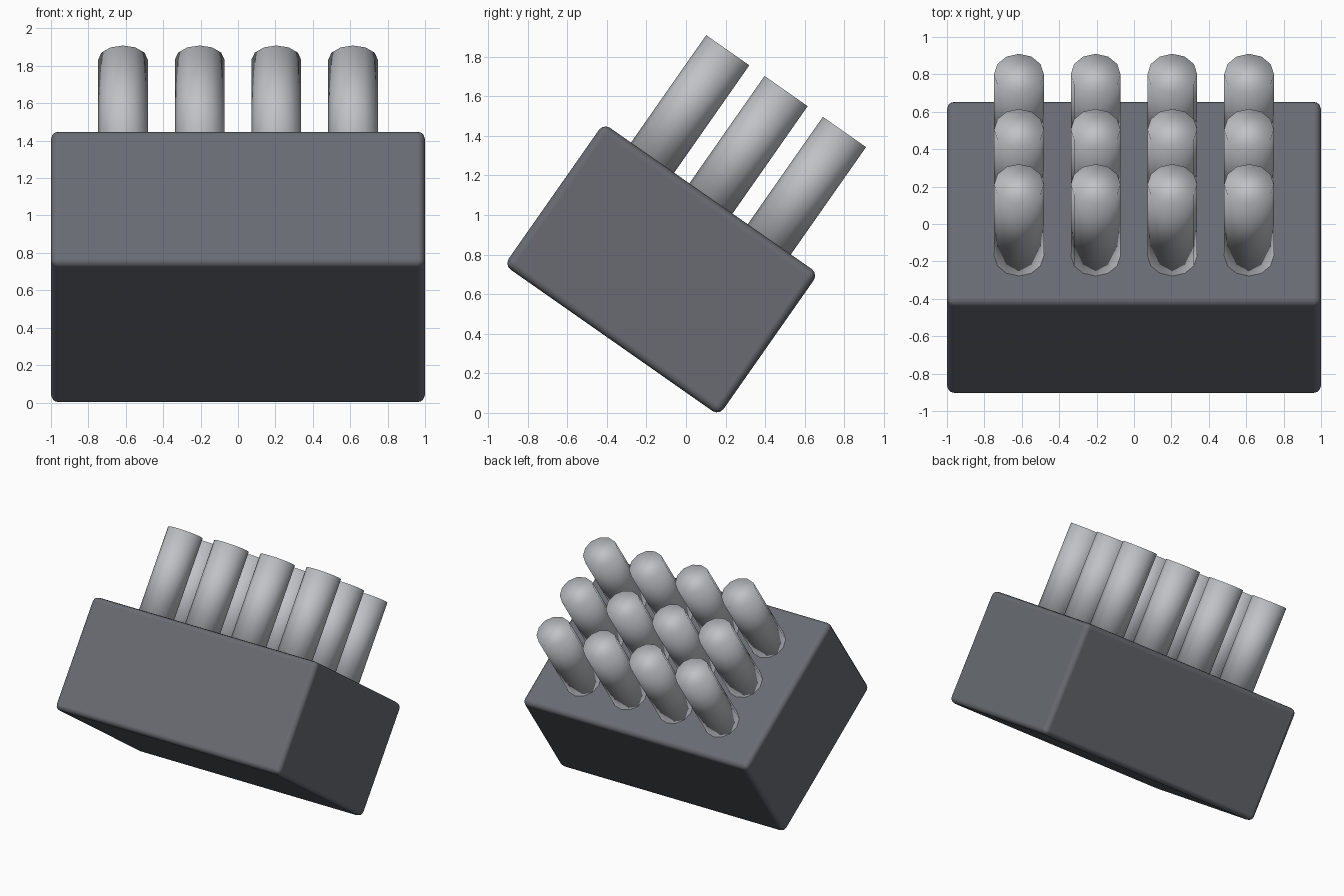
import bpy
from math import radians
from mathutils import Matrix, Vector

cube = bpy.data.objects.get("Cube")
if cube:
    bpy.data.objects.remove(cube, do_unlink=True)


def material(name, color):
    mat = bpy.data.materials.new(name)
    mat.use_nodes = True
    mat.diffuse_color = (*color, 1)
    mat.node_tree.nodes["Principled BSDF"].inputs["Base Color"].default_value = (*color, 1)
    return mat


dark_grey = material("dark_grey", (0.14, 0.148, 0.17))
light_grey = material("light_grey", (0.53, 0.54, 0.57))

# Everything shares one backward tilt around the block's centre
TILT = Matrix.Translation((0, -0.125, 0.725)) @ Matrix.Rotation(radians(-35), 4, "X")
WIDTH, DEPTH, HEIGHT = 2.0, 1.325, 0.875
TUBE_RADIUS, TUBE_TOP = 0.133, 1.10
TUBE_BASE = HEIGHT / 2 - 0.02


def finish(name, mat, offset=(0, 0, 0)):
    obj = bpy.context.object
    obj.name = name
    obj.data.materials.append(mat)
    obj.matrix_world = TILT @ Matrix.Translation(Vector(offset))
    return obj


# Block with softly rounded edges
bpy.ops.mesh.primitive_cube_add(size=1)
bpy.context.object.data.transform(Matrix.Diagonal((WIDTH, DEPTH, HEIGHT, 1)))
block = finish("block", dark_grey)
bevel = block.modifiers.new("rounded_edges", "BEVEL")
bevel.width = 0.04
bevel.segments = 3
bevel.harden_normals = True
bpy.ops.object.shade_smooth()

# Grid of tubes: three rows of four
for row in range(3):
    for col in range(4):
        bpy.ops.mesh.primitive_cylinder_add(
            vertices=12, radius=TUBE_RADIUS, depth=TUBE_TOP - TUBE_BASE)
        bpy.ops.object.shade_smooth()
        finish(f"tube_{row + 1}_{col + 1}", light_grey,
               ((col - 1.5) * 0.41, (row - 1) * 0.36, (TUBE_TOP + TUBE_BASE) / 2))
